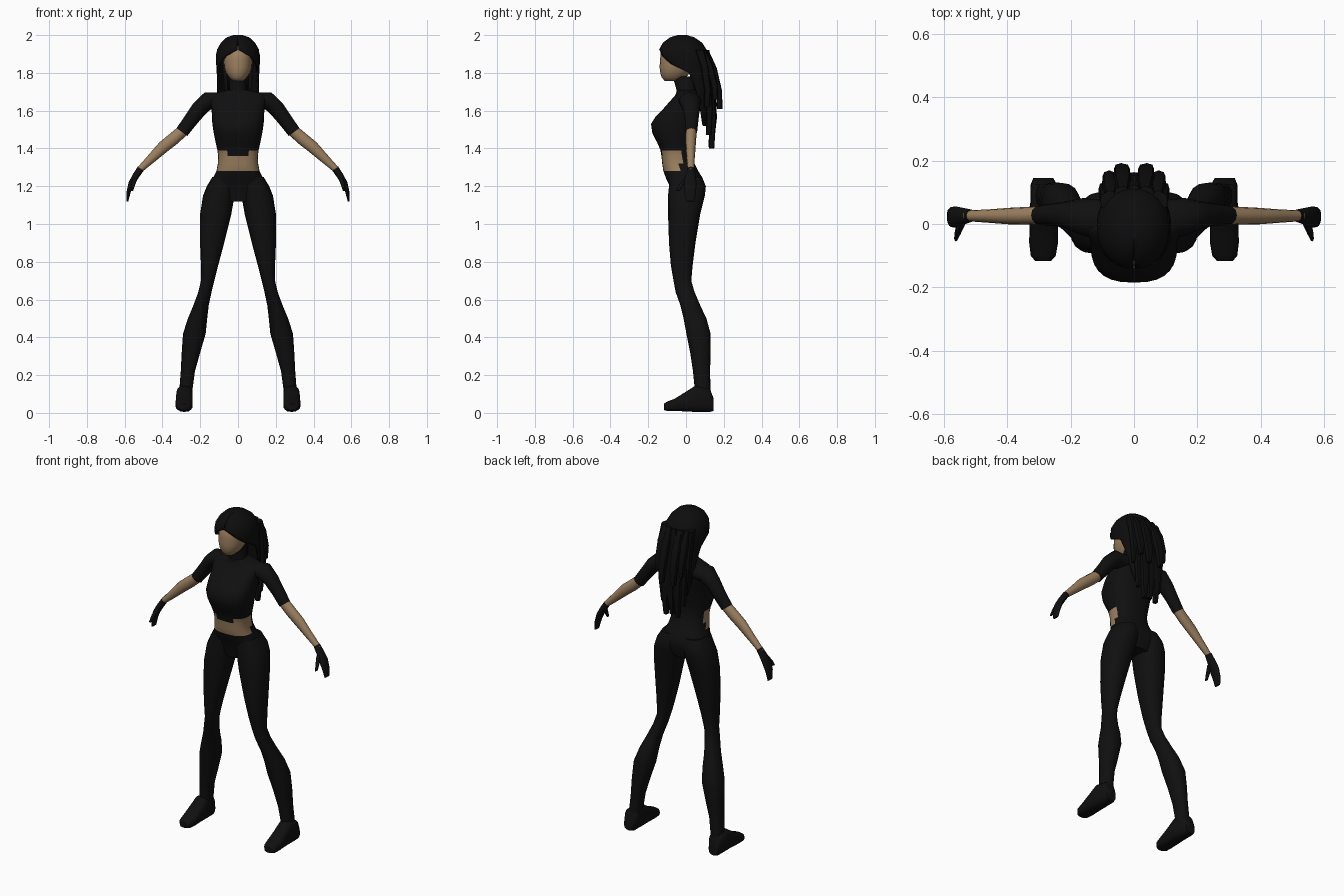
import bpy, bmesh, math
from mathutils import Vector

def material(name, rgb):
    m = bpy.data.materials.new(name)
    m.diffuse_color = (*rgb, 1)
    return m

CLOTH = material("black cloth", (0.005, 0.005, 0.005))
HAIR = material("black hair", (0.004, 0.004, 0.004))
SKIN = material("tan skin", (0.33, 0.215, 0.115))

def ring(c, u, v, p=2.0, n=16, gap=0.0):
    """Superellipse ring; angle 0 points along v, optional open gap there."""
    pts = []
    g = math.radians(gap)
    for i in range(n):
        a = 2 * math.pi * i / n if gap == 0 else g + (2 * math.pi - 2 * g) * i / (n - 1)
        s, k = math.sin(a), math.cos(a)
        f = lambda t: math.copysign(abs(t) ** (2 / p), t)
        pts.append(Vector(c) + Vector(u) * f(s) + Vector(v) * f(k))
    return pts

def zring(z, x0, x1, yf, yb, p=2.3, n=16, gap=0.0):
    return ring(((x0 + x1) / 2, (yf + yb) / 2, z), ((x1 - x0) / 2, 0, 0),
                (0, -(yb - yf) / 2, 0), p, n, gap)

def loft(name, rings, mats, closed=True, mirror=False, rule=None, thick=0):
    bm = bmesh.new()
    vs = [[bm.verts.new(p) for p in r] for r in rings]
    n = len(vs[0])
    for a, b in zip(vs, vs[1:]):
        for i in range(n if closed else n - 1):
            j = (i + 1) % n
            bm.faces.new((a[i], a[j], b[j], b[i]))
    if closed:
        bm.faces.new(vs[0])
        bm.faces.new(vs[-1])
    else:
        bm.faces.new(vs[0])
    bmesh.ops.recalc_face_normals(bm, faces=bm.faces)
    if rule:
        for f in bm.faces:
            f.material_index = rule(f.calc_center_median())
    me = bpy.data.meshes.new(name)
    bm.to_mesh(me)
    bm.free()
    for m in mats:
        me.materials.append(m)
    ob = bpy.data.objects.new(name, me)
    bpy.context.collection.objects.link(ob)
    bpy.ops.object.select_all(action='DESELECT')
    ob.select_set(True)
    bpy.context.view_layer.objects.active = ob
    bpy.ops.object.shade_smooth_by_angle(angle=math.radians(50))
    if thick:
        s = ob.modifiers.new("thickness", 'SOLIDIFY')
        s.thickness = thick
        s.offset = -1
    if mirror:
        ob.modifiers.new("mirror", 'MIRROR')
    return ob

def limb(name, pts, mat, mirror=True, p=2.0, n=12):
    """Tube along (x, y, z, half thickness, half depth in y)."""
    rings = []
    for i, (x, y, z, t, d) in enumerate(pts):
        a, b = pts[max(i - 1, 0)], pts[min(i + 1, len(pts) - 1)]
        dx, dz = b[0] - a[0], b[2] - a[2]
        l = math.hypot(dx, dz)
        rings.append(ring((x, y, z), (-dz / l * t, 0, dx / l * t), (0, -d, 0), p, n))
    return loft(name, rings, [mat], mirror=mirror)

# torso with bare midriff: z, half width, front, back
torso = [(1.12, .08, -.07, .07), (1.2, .16, -.085, .098), (1.24, .135, -.105, .09),
         (1.28, .114, -.12, .065), (1.32, .107, -.126, .045), (1.36, .105, -.13, .035),
         (1.39, .109, -.135, .032), (1.43, .118, -.152, .035), (1.48, .128, -.178, .045),
         (1.53, .136, -.185, .055), (1.57, .138, -.16, .067), (1.61, .14, -.12, .075),
         (1.65, .15, -.085, .078), (1.68, .155, -.058, .075), (1.697, .11, -.05, .065),
         (1.71, .055, -.05, .055)]
def bare(c):
    top = 1.365 if abs(c.x) < .05 else 1.39
    return 1 if 1.28 < c.z < top and c.y < -.02 else 0
loft("torso", [zring(z, -w, w, f, b, 2.6, 28) for z, w, f, b in torso], [CLOTH, SKIN], rule=bare)

# neck
loft("neck", [zring(z, -w, w, f, b) for z, w, f, b in
     [(1.67, .065, -.055, .06), (1.71, .048, -.05, .05), (1.78, .045, -.07, .045)]], [CLOTH])

# legs: z, inner x, outer x, front, back
leg = [(1.25, .01, .135, -.09, .085), (1.2, .005, .165, -.09, .105), (1.15, .018, .185, -.095, .1),
       (1.05, .036, .201, -.095, .075), (.9, .073, .201, -.09, .05), (.78, .105, .196, -.08, .035),
       (.7, .125, .196, -.066, .028), (.64, .14, .21, -.055, .045), (.57, .155, .236, -.03, .075),
       (.5, .163, .265, -.013, .108), (.42, .171, .291, .002, .13), (.32, .2, .298, .022, .131),
       (.22, .228, .303, .037, .127), (.13, .24, .31, .046, .13), (.05, .243, .32, .046, .138)]
loft("leg", [zring(*s, p=2.3) for s in leg], [CLOTH], mirror=True)

# shoes, lofted heel to toe: y, inner x, outer x, bottom, top
shoe = [(.145, .255, .318, .01, .08), (.125, .243, .326, .005, .13), (.05, .24, .328, .005, .145),
        (0, .24, .33, .008, .112), (-.06, .24, .331, .01, .075), (-.1, .247, .326, .01, .06),
        (-.117, .262, .312, .015, .048)]
loft("shoe", [ring(((a + b) / 2, y, (lo + hi) / 2), ((b - a) / 2, 0, 0), (0, 0, (hi - lo) / 2), 3)
              for y, a, b, lo, hi in shoe], [CLOTH], mirror=True)

# arms
limb("sleeve", [(.09, .015, 1.65, .045, .06), (.16, .022, 1.652, .048, .06),
                (.205, .028, 1.61, .043, .045), (.25, .03, 1.55, .038, .036),
                (.297, .028, 1.487, .035, .031)], CLOTH)
limb("forearm", [(.285, .028, 1.5, .031, .029), (.34, .026, 1.452, .033, .028),
                 (.395, .025, 1.408, .032, .026), (.46, .025, 1.345, .024, .021),
                 (.528, .026, 1.28, .016, .017)], SKIN)
limb("glove", [(.515, .026, 1.293, .019, .02), (.54, .024, 1.256, .018, .027),
               (.564, .022, 1.215, .016, .034), (.579, .022, 1.17, .011, .031),
               (.586, .024, 1.12, .005, .022)], CLOTH)
limb("thumb", [(.543, .005, 1.245, .013, .014), (.555, -.022, 1.21, .011, .014),
               (.562, -.045, 1.175, .006, .01)], CLOTH, n=8)

# face
face = [(1.757, .028, -.112, -.04), (1.775, .048, -.128, .0), (1.8, .064, -.136, .02),
        (1.83, .074, -.14, .05), (1.87, .077, -.137, .06), (1.92, .075, -.134, .06),
        (1.95, .06, -.1, .05)]
loft("face", [zring(z, -w, w, f, b, 2.1, 20) for z, w, f, b in face], [SKIN])

# hair shell, open at the face: z, half width, front, back, opening angle
hair = [(2.0, .025, -.045, .005, 1), (1.988, .06, -.085, .045, 1), (1.96, .09, -.122, .085, 1),
        (1.925, .11, -.142, .108, 2), (1.89, .118, -.146, .124, 32), (1.85, .117, -.14, .13, 55),
        (1.8, .112, -.12, .135, 93), (1.72, .11, -.1, .135, 105), (1.62, .103, -.06, .135, 112),
        (1.52, .085, -.02, .13, 118)]
loft("hair_shell", [zring(z, -w, w, f, b, 2.1, 25, g) for z, w, f, b, g in hair], [HAIR],
     closed=False, thick=.01)

# hanging hair locks: x at top, tip x, tip y, tip z, half width
locks = [(.0, .0, .132, 1.41, .03), (.045, .04, .135, 1.4, .03), (.08, .068, .12, 1.47, .026),
         (.035, .04, .178, 1.61, .028), (.075, .078, .155, 1.66, .025), (.095, .095, .11, 1.62, .018)]
for x0, x1, y, z, w in locks:
    y0 = .1 - 3 * x0 * x0
    steps = [(0, .6), (.3, 1), (.7, .9), (1, .45)]
    rings = []
    for t, k in steps:
        bulge = .03 * math.sin(math.pi * t) * (1 - x0 * 4)
        rings.append(ring((x0 + (x1 - x0) * t, y0 + (y - y0) * t + bulge, 1.92 + (z - 1.92) * t),
                          (w * k, 0, 0), (0, -.018 * (1.3 - .5 * t), 0), 2.5, 8))
    loft("hair_lock", rings, [HAIR], mirror=x0 > 0)
